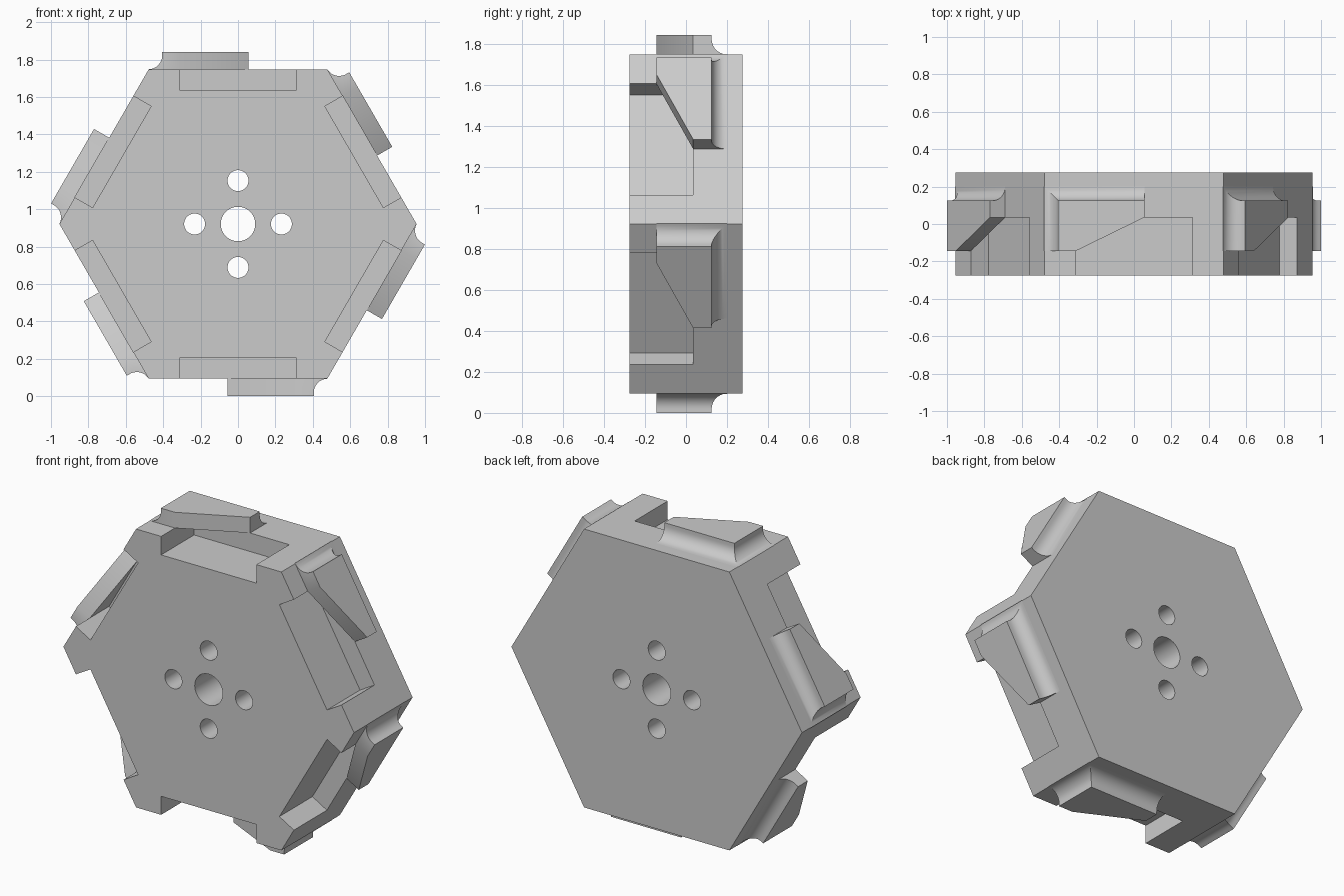
import bpy, bmesh, math
from mathutils import Matrix, Vector

cube = bpy.data.objects.get("Cube")
if cube:
    bpy.data.objects.remove(cube, do_unlink=True)

CENTRE = Vector((0, 0, 0.921))
APOTHEM = 0.827      # hexagon centre to flat side
HALF_DEPTH = 0.275
TOOTH_H = 0.0935
COVE_R = 0.075

grey = bpy.data.materials.new("plain grey")
grey.use_nodes = True
grey.diffuse_color = (0.6, 0.6, 0.6, 1)
grey.node_tree.nodes["Principled BSDF"].inputs["Base Color"].default_value = (0.6, 0.6, 0.6, 1)


def side_matrix(k):
    """Frame of hexagon side k: x along the side, y in depth, z outwards."""
    return (Matrix.Translation(CENTRE) @ Matrix.Rotation(math.radians(60 * k), 4, 'Y')
            @ Matrix.Translation((0, 0, APOTHEM)))


def loft(bm, rings, matrix=Matrix()):
    """Closed solid through a stack of matching polygons."""
    rows = [[bm.verts.new(matrix @ Vector(p)) for p in ring] for ring in rings]
    n = len(rows[0])
    for a, b in zip(rows, rows[1:]):
        for i in range(n):
            j = (i + 1) % n
            bm.faces.new((a[i], a[j], b[j], b[i]))
    bm.faces.new(rows[0][::-1])
    bm.faces.new(rows[-1])


def finish(bm, name):
    bmesh.ops.recalc_face_normals(bm, faces=bm.faces)
    mesh = bpy.data.meshes.new(name)
    bm.to_mesh(mesh)
    bm.free()
    obj = bpy.data.objects.new(name, mesh)
    bpy.context.collection.objects.link(obj)
    mesh.materials.append(grey)
    return obj


def select_only(obj):
    bpy.ops.object.select_all(action='DESELECT')
    obj.select_set(True)
    bpy.context.view_layer.objects.active = obj


def disc(radius, count, y, x=0, z=0, start=0):
    angles = [start + math.tau * i / count for i in range(count)]
    return [CENTRE + Vector((x + radius * math.cos(a), y, z + radius * math.sin(a)))
            for a in angles]


# Hexagonal body
bm = bmesh.new()
corner = APOTHEM / math.cos(math.pi / 6)
loft(bm, [disc(corner, 6, y) for y in (-HALF_DEPTH, HALF_DEPTH)])
body = finish(bm, "hexagon_body")

# Cutter: pockets open to the front, one on each side
bm = bmesh.new()
for k in range(6):
    loft(bm, [[(-0.313, -0.4, w), (0.313, -0.4, w), (0.313, 0.035, w), (-0.313, 0.035, w)]
              for w in (-0.11, 0.1)], side_matrix(k))
pockets = finish(bm, "pocket_cutter")

# Cutter: centre bore and four bolt holes
bm = bmesh.new()
d = 0.232
for radius, x, z in [(0.092, 0, 0), (0.056, d, 0), (0.056, -d, 0), (0.056, 0, d), (0.056, 0, -d)]:
    loft(bm, [disc(radius, 48, y, x, z) for y in (-0.4, 0.4)])
holes = finish(bm, "hole_cutter")

for cutter in (pockets, holes):
    cutter.hide_render = True
    mod = body.modifiers.new(cutter.name, 'BOOLEAN')
    mod.operation = 'DIFFERENCE'
    mod.solver = 'EXACT'
    mod.object = cutter
    select_only(body)
    bpy.ops.object.modifier_apply(modifier=mod.name)
    bpy.data.objects.remove(cutter, do_unlink=True)
bpy.ops.object.shade_smooth_by_angle(angle=math.radians(30))


def tooth_ring(w, o):
    """Tooth outline at height w, flared by o on its outer end and back."""
    return [(-0.405 - o, -0.145, w), (-0.313, -0.145, w), (0.055, 0.035, w),
            (0.055, 0.125 + o, w), (-0.405 - o, 0.125 + o, w)]


# Wedge teeth with a concave cove at the foot, overhanging the pockets
STEPS = 10
rings = []
for i in range(STEPS + 1):
    a = math.pi / 2 * i / STEPS
    rings.append(tooth_ring(COVE_R * (1 - math.cos(a)), COVE_R * (1 - math.sin(a))))
rings.append(tooth_ring(TOOTH_H, 0))
for k in range(6):
    bm = bmesh.new()
    loft(bm, rings, side_matrix(k))
    tooth = finish(bm, f"tooth_{k + 1}")
    select_only(tooth)
    bpy.ops.object.shade_smooth_by_angle(angle=math.radians(30))
